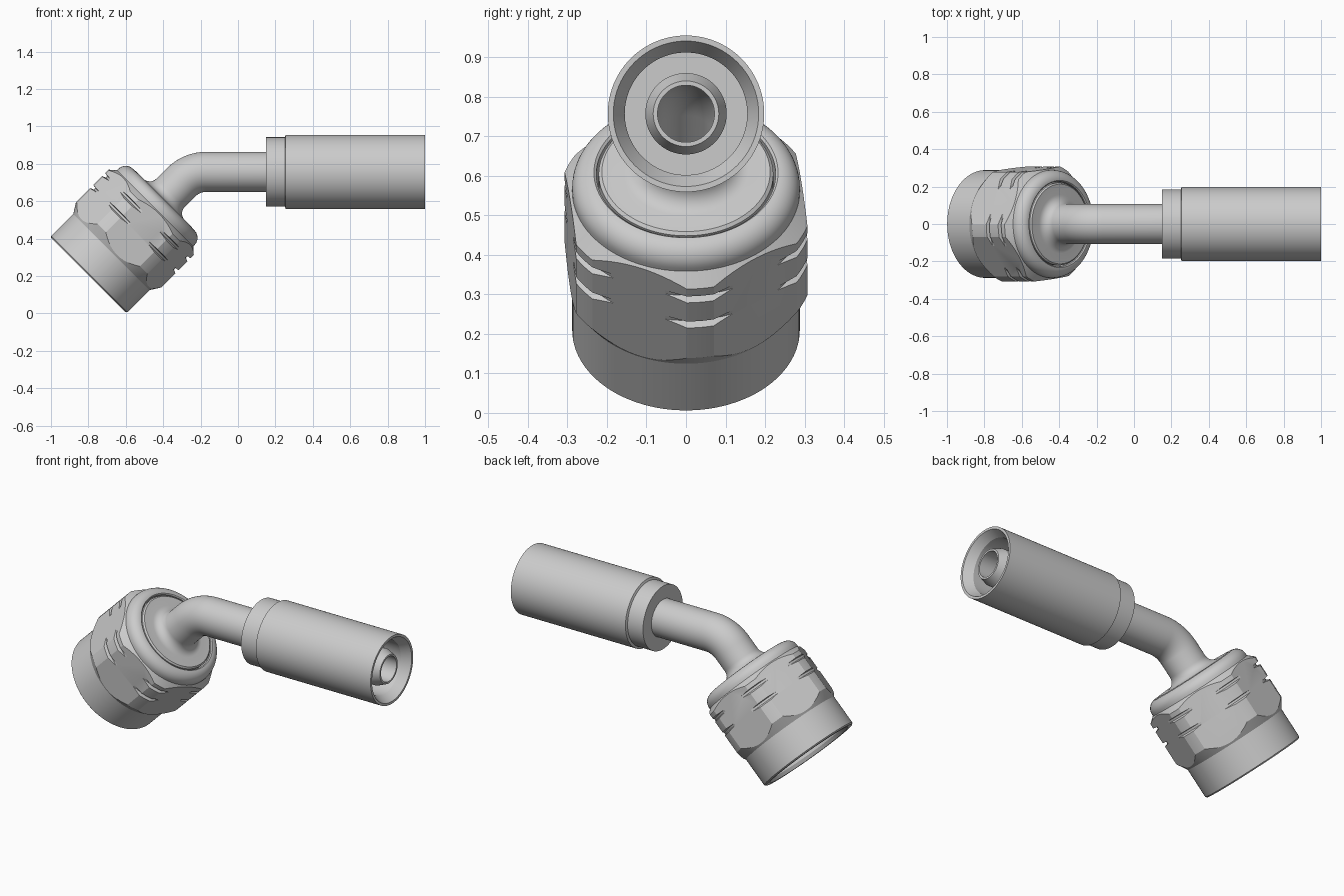
import bpy, bmesh
from math import sin, cos, tan, pi, radians

if "Cube" in bpy.data.objects:
    bpy.data.objects.remove(bpy.data.objects["Cube"])

SEG = 96
AXIS_Z = 0.757                 # height of the straight hose axis
NUT = (-0.80, 0.205)           # centre of the open nut end (x, z)
TILT = radians(45)


def finish(name, bm, angle=20):
    bmesh.ops.recalc_face_normals(bm, faces=bm.faces[:])
    me = bpy.data.meshes.new(name)
    bm.to_mesh(me)
    bm.free()
    ob = bpy.data.objects.new(name, me)
    bpy.context.collection.objects.link(ob)
    smooth(ob, angle)
    return ob


def smooth(ob, angle=20):
    bpy.ops.object.select_all(action='DESELECT')
    ob.select_set(True)
    bpy.context.view_layer.objects.active = ob
    bpy.ops.object.shade_smooth_by_angle(angle=radians(angle))


def loft(name, rings):
    """Closed loop of circular rings (x, z, tilt, radius) joined into a hollow solid."""
    bm = bmesh.new()
    loops = []
    for x, z, a, r in rings:
        loops.append([bm.verts.new((x - sin(a) * r * cos(t), r * sin(t), z + cos(a) * r * cos(t)))
                      for t in (2 * pi * i / SEG for i in range(SEG))])
    for k, lo in enumerate(loops):
        hi = loops[(k + 1) % len(loops)]
        for i in range(SEG):
            j = (i + 1) % SEG
            bm.faces.new((lo[i], lo[j], hi[j], hi[i]))
    return finish(name, bm)


def on_hose(x, r):
    return (x, AXIS_Z, 0, r)


def on_nut(s, r):
    return (NUT[0] + s * sin(TILT), NUT[1] + s * cos(TILT), TILT, r)


# Crimp ferrule: stepped shell, open and flared at the hose end
loft("ferrule", [on_hose(x, r) for x, r in [
    (0.15, 0.10), (0.15, 0.185), (0.25, 0.185), (0.255, 0.198), (1.0, 0.198),
    (1.0, 0.184), (0.95, 0.155), (0.27, 0.155), (0.27, 0.10)]])

# Bent tube with hose stem, seat flange and through bore
BEND_R = 0.19
bend_x = NUT[0] + (AXIS_Z - NUT[1]) + BEND_R * tan(TILT / 2)


def bend(r):
    steps = [TILT * i / 14 for i in range(15)]
    return [(bend_x - BEND_R * sin(a), AXIS_Z - BEND_R + BEND_R * cos(a), a, r) for a in steps]


fillet = [on_nut(0.622 - 0.05 * sin(a), 0.157 - 0.05 * cos(a))
          for a in (pi / 2 * i / 8 for i in range(9))]
outer = ([on_hose(0.98, 0.083), on_hose(0.93, 0.103), on_hose(0.27, 0.103),
          on_hose(0.20, 0.107)] + bend(0.107) + fillet +
         [on_nut(s, r) for s, r in [(0.572, 0.213), (0.565, 0.221), (0.45, 0.221),
                                    (0.45, 0.24), (0.30, 0.24)]])
inner = [on_hose(0.98, 0.072)] + bend(0.072) + [on_nut(0.30, 0.072)]
loft("bent_tube", outer + inner[::-1])

# Swivel nut: turned blank with grooved corners and a rounded collar
collar = [(0.515 + 0.055 * sin(a), 0.233 + 0.055 * cos(a))
          for a in (pi / 2 * i / 10 for i in range(11))]
blank = [(0.0, 0.255), (0.0, 0.281), (0.007, 0.288), (0.174, 0.288), (0.228, 0.322)]
for s in (0.350, 0.440):
    blank += [(s - 0.014, 0.322), (s - 0.006, 0.303), (s + 0.006, 0.303), (s + 0.009, 0.322)]
blank += [(0.475, 0.322), (0.505, 0.288)] + collar
blank += [(0.565, 0.227), (0.46, 0.227), (0.46, 0.245), (0.02, 0.245)]
nut = loft("swivel_nut", [on_nut(s, r) for s, r in blank])

# Hexagonal prism trims the blank to six wrench flats
bm = bmesh.new()
bmesh.ops.create_cone(bm, cap_ends=True, segments=6, radius1=0.2945 / cos(pi / 6),
                      radius2=0.2945 / cos(pi / 6), depth=1.0)
first = max(bm.verts, key=lambda v: (round(v.co.x, 4), v.co.y)).co
turn = radians(6.5) - (0 if abs(first.y) < 0.01 else pi / 6)
for v in bm.verts:
    p = v.co.copy()
    x, y, s = p.x * cos(turn) - p.y * sin(turn), p.x * sin(turn) + p.y * cos(turn), p.z + 0.3
    v.co = (NUT[0] + x * cos(TILT) + s * sin(TILT), y, NUT[1] - x * sin(TILT) + s * cos(TILT))
hexagon = finish("hex_cutter", bm)
hexagon.hide_render = True

trim = nut.modifiers.new("wrench_flats", 'BOOLEAN')
trim.operation = 'INTERSECT'
trim.solver = 'EXACT'
trim.object = hexagon
bpy.context.view_layer.objects.active = nut
bpy.ops.object.modifier_apply(modifier=trim.name)
bpy.data.objects.remove(hexagon)
smooth(nut)
